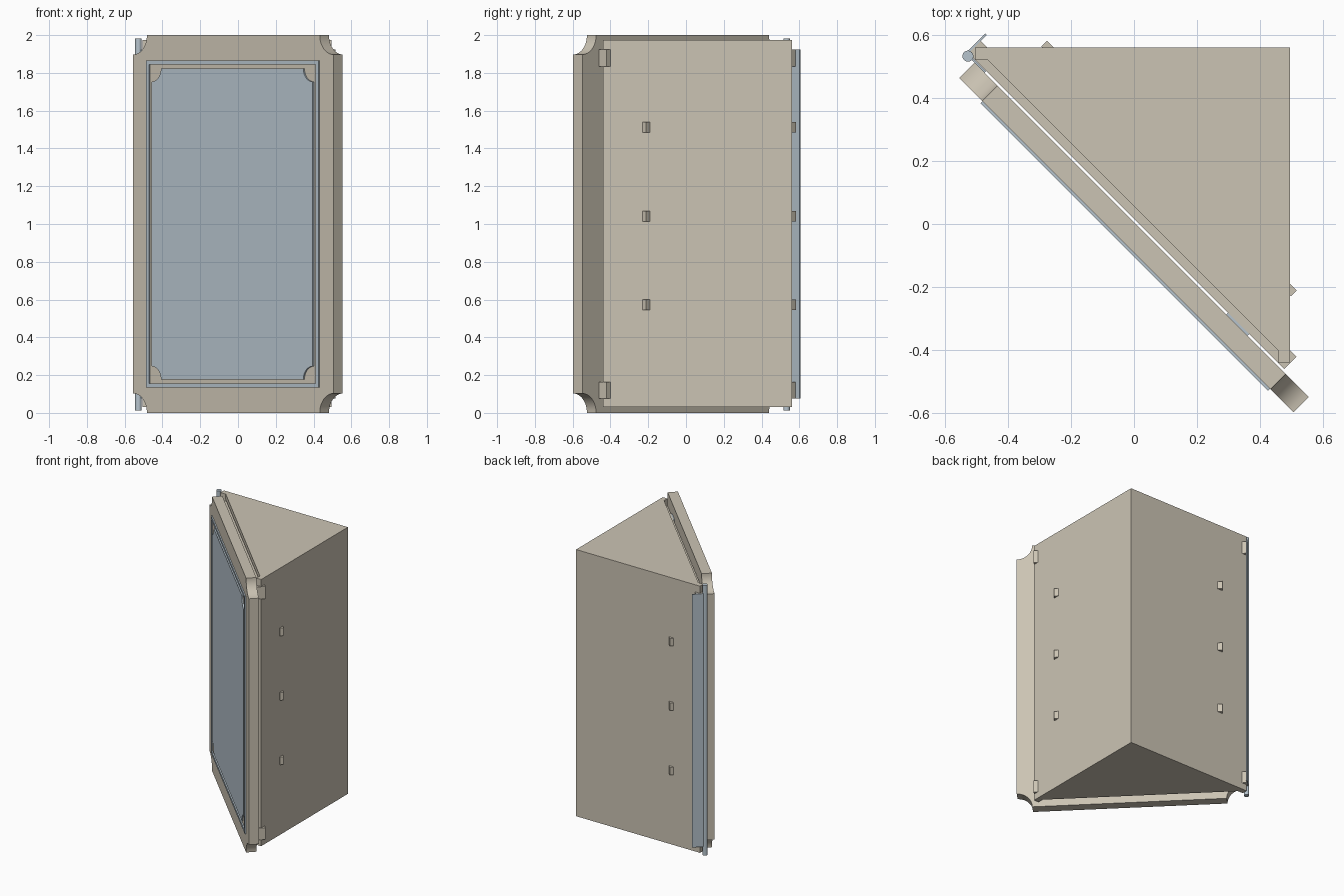
import bpy, bmesh, math
from mathutils import Matrix

cube = bpy.data.objects.get("Cube")
if cube:
    bpy.data.objects.remove(cube, do_unlink=True)


def material(name, rgb):
    m = bpy.data.materials.new(name)
    m.use_nodes = True
    m.diffuse_color = (*rgb, 1)
    m.node_tree.nodes["Principled BSDF"].inputs["Base Color"].default_value = (*rgb, 1)
    return m


BEIGE = material("warm beige", (0.60, 0.55, 0.455))
BLUE = material("pale steel blue", (0.47, 0.55, 0.61))
DIAG = -math.pi / 4   # the door runs diagonally; local x along it, local y towards the back


def finish(name, bm, mat, turn=DIAG):
    bmesh.ops.recalc_face_normals(bm, faces=bm.faces)
    me = bpy.data.meshes.new(name)
    bm.to_mesh(me)
    bm.free()
    me.materials.append(mat)
    ob = bpy.data.objects.new(name, me)
    ob.rotation_euler.z = turn
    bpy.context.collection.objects.link(ob)
    return ob


def extrude(name, points, direction, mat, turn=DIAG):
    """Extrude a flat outline along a direction."""
    bm = bmesh.new()
    face = bm.faces.new([bm.verts.new(p) for p in points])
    out = bmesh.ops.extrude_face_region(bm, geom=[face])
    bmesh.ops.translate(bm, vec=direction,
                        verts=[v for v in out["geom"] if isinstance(v, bmesh.types.BMVert)])
    return finish(name, bm, mat, turn)


def box(name, u, v, z, mat):
    pts = [(u[0], v[0], z[0]), (u[1], v[0], z[0]), (u[1], v[1], z[0]), (u[0], v[1], z[0])]
    return extrude(name, pts, (0, 0, z[1] - z[0]), mat)


def prism(name, outline, z, mat):
    return extrude(name, [(x, y, z[0]) for x, y in outline], (0, 0, z[1] - z[0]), mat, 0)


def scooped_panel(name, cu, hu, hz, r, v, mat):
    """Upright panel with concave quarter-round corners."""
    pts = []
    for k, (su, sz) in enumerate([(1, 1), (-1, 1), (-1, -1), (1, -1)]):
        for i in range(13):
            a = math.pi + k * math.pi / 2 + (math.pi / 2) * (1 - i / 12)
            pts.append((cu + su * hu + r * math.cos(a), v[0],
                        1 + sz * hz + r * math.sin(a)))
    return extrude(name, pts, (0, v[1] - v[0], 0), mat)


def smooth(ob):
    bpy.ops.object.select_all(action='DESELECT')
    ob.select_set(True)
    bpy.context.view_layer.objects.active = ob
    bpy.ops.object.shade_smooth_by_angle(angle=math.radians(30))


# Triangular cabinet body, hollowed from the front
body = prism("cabinet_body",
             [(-0.505, 0.56), (-0.505, 0.52), (-0.463, 0.52), (0.457, -0.40),
              (0.457, -0.44), (0.495, -0.44), (0.495, 0.56)], (0.03, 1.975), BEIGE)
cutter = prism("hollow_cutter", [(-0.663, 0.52), (0.457, -0.60), (0.457, 0.52)],
               (0.07, 1.935), BEIGE)
mod = body.modifiers.new("hollow", 'BOOLEAN')
mod.operation = 'DIFFERENCE'
mod.object = cutter
mod.solver = 'EXACT'
bpy.context.view_layer.objects.active = body
bpy.ops.object.modifier_apply(modifier=mod.name)
bpy.data.objects.remove(cutter, do_unlink=True)

# Cross rails behind the door; their ends poke out through the walls
for label, z in (("top", (1.833, 1.923)), ("bottom", (0.077, 0.163))):
    box(label + "_rail", (-0.7546, 0.6626), (0.012, 0.067), z, BEIGE)
    box(label + "_catch_plate", (0.41, 0.505), (0.004, 0.012), z, BLUE)

# Shelf rails, also poking out
for i, zc in enumerate((0.572, 1.042, 1.512)):
    box(f"shelf_rail_{i + 1}", (-0.607, 0.515), (0.190, 0.216), (zc - 0.028, zc + 0.028), BEIGE)

# Door with scooped corners
DOOR_U, FRONT = 0.03, -0.065
smooth(scooped_panel("door", DOOR_U, 0.75, 1.0, 0.103, (FRONT, 0.004), BEIGE))

# Raised centre panel and the thin trim around it
smooth(scooped_panel("door_panel", DOOR_U, 0.603, 0.823, 0.07, (FRONT - 0.009, FRONT + 0.002), BLUE))
HU, HZ, W = 0.645, 0.865, 0.021
tv = (FRONT - 0.009, FRONT + 0.002)
for s, side in ((-1, "right"), (1, "left")):
    a, b = sorted((DOOR_U + s * HU, DOOR_U + s * (HU - W)))
    box(side + "_trim", (a, b), tv, (1 - HZ, 1 + HZ), BLUE)
for s, end in ((-1, "bottom"), (1, "top")):
    a, b = sorted((1 + s * HZ, 1 + s * (HZ - W)))
    box(end + "_trim", (DOOR_U - HU + W, DOOR_U + HU - W), tv, (a, b), BLUE)

# Full-height hinge: pin and two leaves
bm = bmesh.new()
bmesh.ops.create_cone(bm, cap_ends=True, segments=24, radius1=0.0175, radius2=0.0175,
                      depth=1.97, matrix=Matrix.Translation((-0.7495, 0.004, 0.998)))
smooth(finish("hinge_pin", bm, BLUE))
box("hinge_body_leaf", (-0.7615, -0.7546), (0.004, 0.094), (0.077, 1.923), BLUE)
box("hinge_door_leaf", (-0.75, -0.675), (0.004, 0.011), (0.077, 1.923), BLUE)
